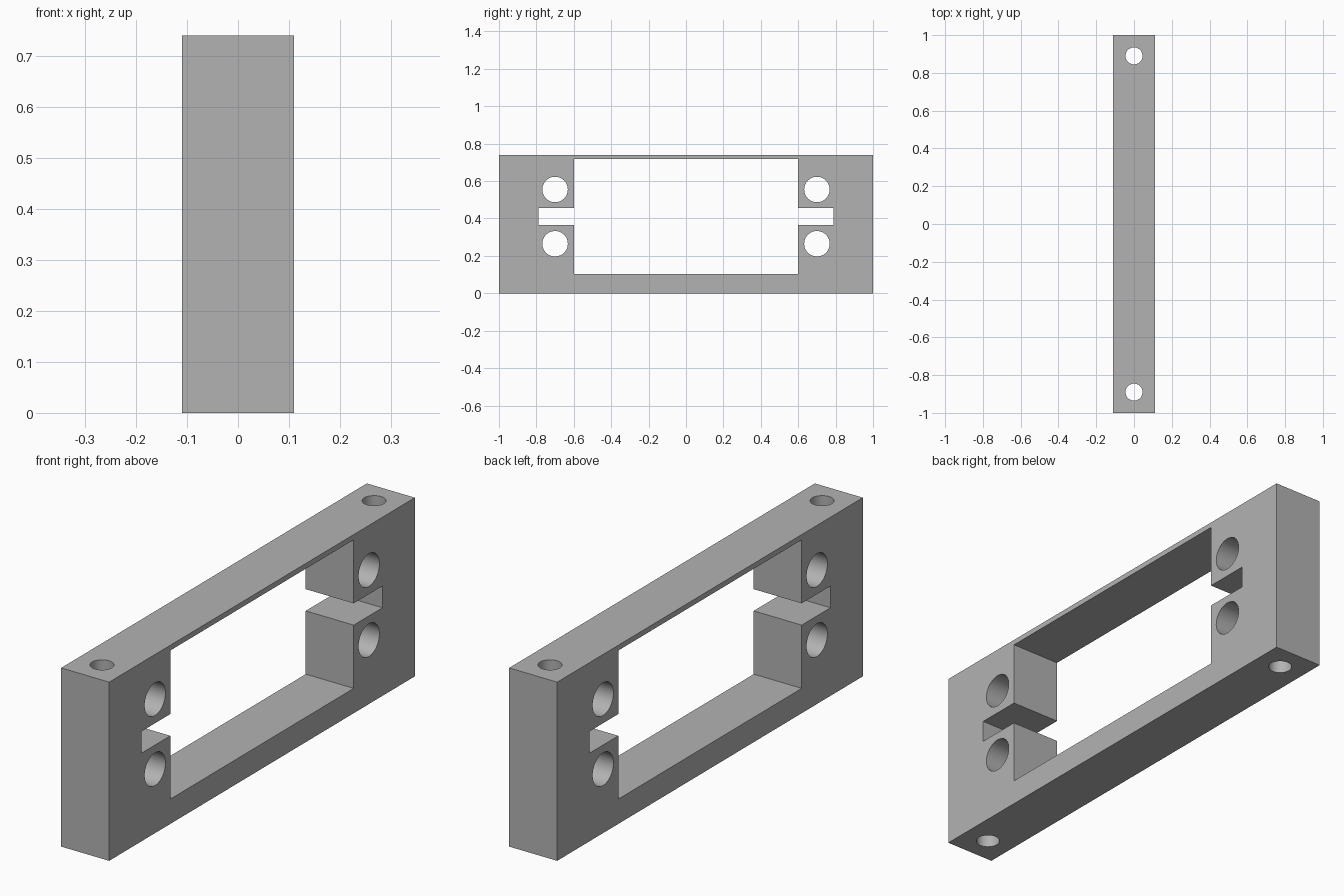
import bpy
import math

old = bpy.data.objects.get("Cube")
if old:
    bpy.data.objects.remove(old, do_unlink=True)

HEIGHT, THICK = 0.74, 0.22

grey = bpy.data.materials.new("plain grey")
grey.use_nodes = True
colour = (0.45, 0.45, 0.45, 1)
grey.diffuse_color = colour
grey.node_tree.nodes["Principled BSDF"].inputs["Base Color"].default_value = colour


def box(name, width, length, z0, z1):
    bpy.ops.mesh.primitive_cube_add(size=1, location=(0, 0, (z0 + z1) / 2))
    ob = bpy.context.object
    ob.name = name
    ob.scale = (width, length, z1 - z0)
    bpy.ops.object.transform_apply(location=True, rotation=True, scale=True)
    ob.data.materials.append(grey)
    return ob


def rod(name, radius, y, z, rotation=(0, 0, 0)):
    bpy.ops.mesh.primitive_cylinder_add(vertices=48, radius=radius, depth=2,
                                        location=(0, y, z), rotation=rotation)
    ob = bpy.context.object
    ob.name = name
    ob.data.materials.append(grey)
    return ob


# Mounting frame block
frame = box("mounting_frame", THICK, 2, 0, HEIGHT)

# Large window and the narrow slot running past both of its ends
cutters = [box("window_cutter", 1, 1.2, 0.103, 0.718),
           box("slot_cutter", 1, 1.576, 0.365, 0.455)]

# Screw holes: two across each end, one vertical through each end
for side in (-1, 1):
    for z in (0.265, 0.555):
        cutters.append(rod("screw_hole_cutter", 0.068, side * 0.7, z,
                           (0, math.pi / 2, 0)))
    cutters.append(rod("vertical_hole_cutter", 0.045, side * 0.89, HEIGHT / 2))

# Cut everything out, then drop the cutters
for cutter in cutters:
    cutter.hide_render = True
    cut = frame.modifiers.new("cut", 'BOOLEAN')
    cut.operation = 'DIFFERENCE'
    cut.solver = 'EXACT'
    cut.object = cutter
    bpy.context.view_layer.objects.active = frame
    bpy.ops.object.modifier_apply(modifier=cut.name)
    bpy.data.objects.remove(cutter, do_unlink=True)

# Smooth hole walls, sharp block edges
bpy.ops.object.select_all(action='DESELECT')
frame.select_set(True)
bpy.context.view_layer.objects.active = frame
bpy.ops.object.shade_smooth_by_angle(angle=math.radians(30))
